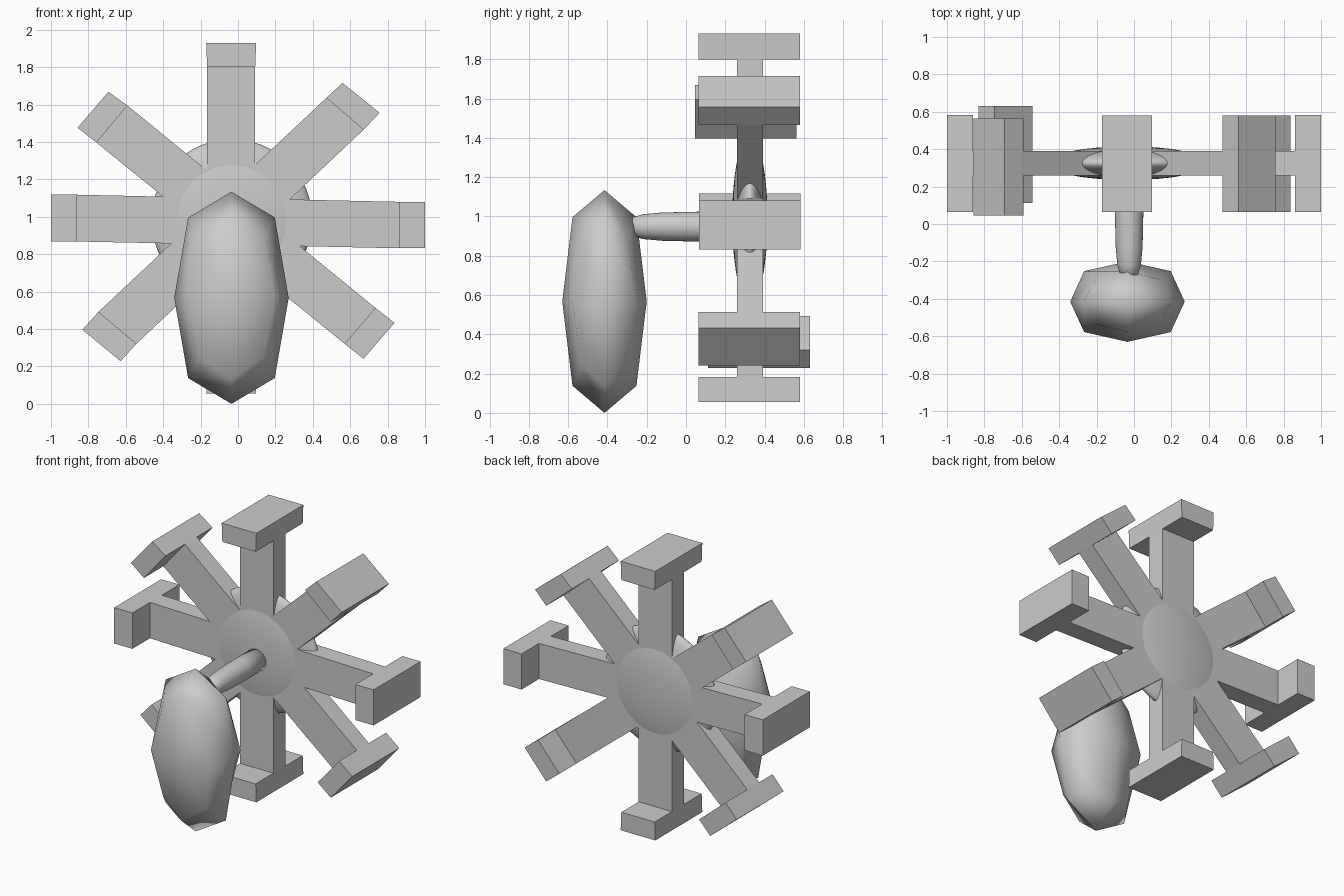
import bpy, bmesh, math

if "Cube" in bpy.data.objects:
    bpy.data.objects.remove(bpy.data.objects["Cube"])

CY = 0.325  # wheel plane


def finish(name, bm, smooth=False):
    bmesh.ops.recalc_face_normals(bm, faces=bm.faces[:])
    me = bpy.data.meshes.new(name)
    bm.to_mesh(me)
    bm.free()
    for p in me.polygons:
        p.use_smooth = smooth
    ob = bpy.data.objects.new(name, me)
    bpy.context.collection.objects.link(ob)
    return ob


def prism(name, pts, y0, y1):
    """Extrude an x/z outline from y0 to y1."""
    bm = bmesh.new()
    face = bm.faces.new([bm.verts.new((x, y0, z)) for x, z in pts])
    ext = bmesh.ops.extrude_face_region(bm, geom=[face])
    verts = [v for v in ext["geom"] if isinstance(v, bmesh.types.BMVert)]
    bmesh.ops.translate(bm, verts=verts, vec=(0, y1 - y0, 0))
    return finish(name, bm)


# Paddles: outline (two outer corners, then two inner corners) and front y
paddles = {
    "top": ([(-0.17, 1.93), (0.097, 1.93), (0.092, 1.80), (-0.165, 1.80)], 0.063),
    "upper_right": ([(0.559, 1.716), (0.757, 1.556), (0.671, 1.465), (0.473, 1.636)], 0.063),
    "right": ([(1.0, 1.08), (1.0, 0.832), (0.86, 0.832), (0.86, 1.08)], 0.065),
    "lower_right": ([(0.837, 0.433), (0.671, 0.241), (0.57, 0.321), (0.735, 0.513)], 0.063),
    "bottom": ([(0.097, 0.055), (-0.17, 0.055), (-0.165, 0.182), (0.092, 0.182)], 0.063),
    "lower_left": ([(-0.628, 0.228), (-0.832, 0.396), (-0.746, 0.492), (-0.543, 0.321)], 0.113),
    "left": ([(-1.0, 0.868), (-1.0, 1.118), (-0.86, 1.118), (-0.86, 0.868)], 0.065),
    "upper_left": ([(-0.858, 1.476), (-0.693, 1.668), (-0.591, 1.595), (-0.757, 1.397)], 0.045),
}
for name, (pts, y) in paddles.items():
    prism(name + "_paddle", pts, y, y + 0.518)

# Spoke bars: each joins the inner faces of two opposite paddles
names = list(paddles)
for a, b in zip(names[:4], names[4:]):
    prism(f"spoke_bar_{a}", paddles[a][0][2:] + paddles[b][0][2:], CY - 0.066, CY + 0.066)

# Flattened hub
bm = bmesh.new()
bmesh.ops.create_uvsphere(bm, u_segments=48, v_segments=24, radius=1)
for v in bm.verts:
    x, y, z = v.co
    v.co = (-0.033 + 0.43 * x, CY + 0.09 * z, 0.985 + 0.43 * y)
finish("hub", bm, True)

# Axle, a lathed rod with a rounded front end (y, radius)
profile = [(-0.282, 0.03), (-0.27, 0.048), (-0.22, 0.063), (-0.12, 0.072),
           (0.06, 0.076), (0.3, 0.076)]
bm = bmesh.new()
n = 32
rings = [[bm.verts.new((-0.026 + r * math.cos(2 * math.pi * i / n), y,
                        0.948 + r * math.sin(2 * math.pi * i / n)))
          for i in range(n)] for y, r in profile]
for r0, r1 in zip(rings, rings[1:]):
    for i in range(n):
        bm.faces.new((r0[i], r0[(i + 1) % n], r1[(i + 1) % n], r1[i]))
bm.faces.new(rings[0])
bm.faces.new(rings[-1])
finish("axle", bm, True)

# Low-poly rounded body: a cube subdivided once and rounded off
bm = bmesh.new()
bmesh.ops.create_cube(bm, size=2)
bmesh.ops.subdivide_edges(bm, edges=bm.edges[:], cuts=1, use_grid_fill=True)
for v in bm.verts:
    k = {1: 1, 2: 0.757, 3: 0.556}[sum(abs(c) > 0.5 for c in v.co)]
    x, y, z = v.co * k
    v.co = (-0.035 + 0.306 * x, -0.415 + 0.215 * y, 0.57 + 0.567 * z)
bm.verts.ensure_lookup_table()
low = min(v.co.z for v in bm.verts)
bmesh.ops.translate(bm, verts=bm.verts[:], vec=(0, 0, -low))
finish("body", bm, True)
